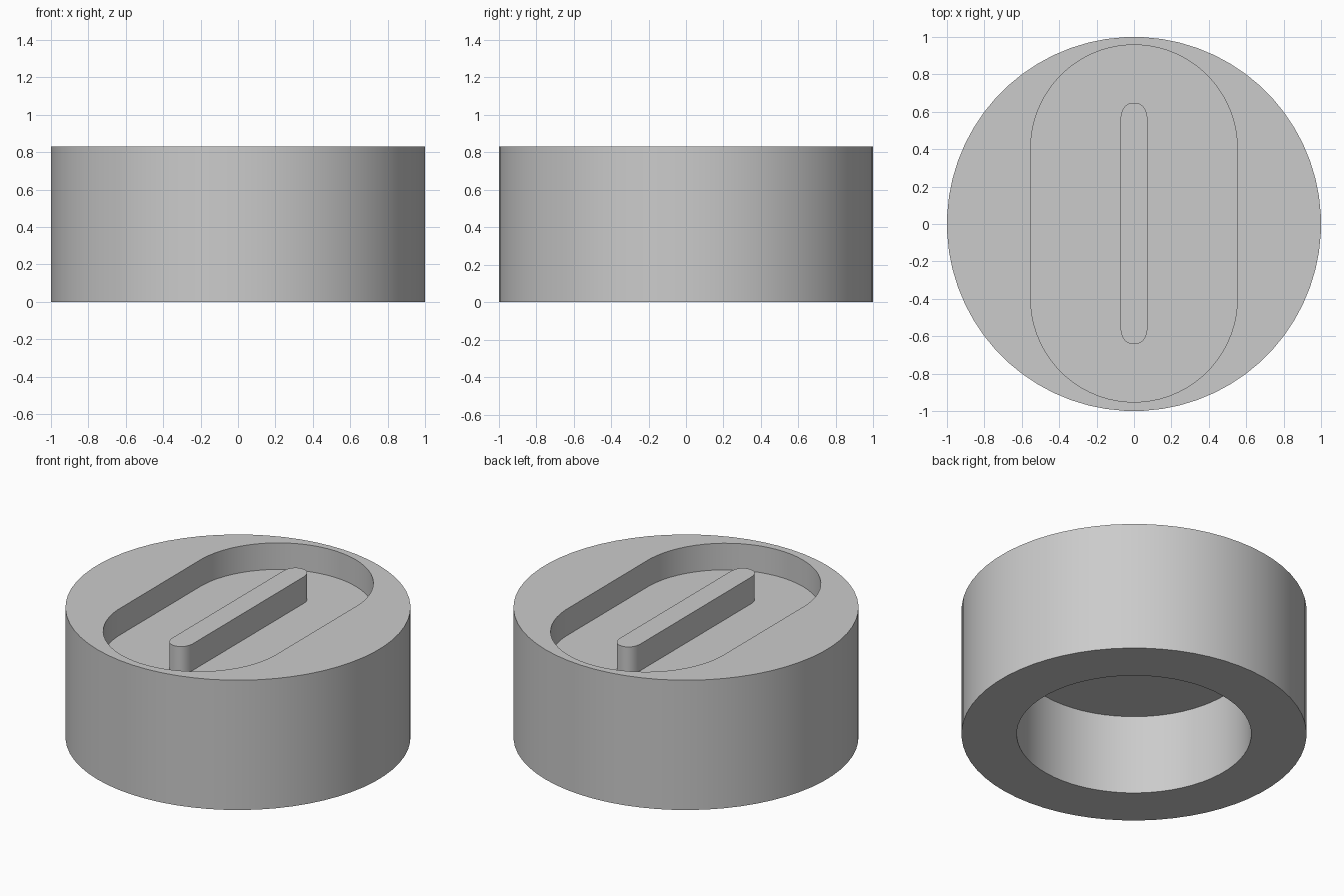
import bpy
import bmesh
from math import sin, cos, pi, radians

cube = bpy.data.objects.get("Cube")
if cube:
    bpy.data.objects.remove(cube)

HEIGHT = 0.83
FLOOR = 0.66      # floor of the top recess
CEILING = 0.51    # end of the bore underneath

grey = bpy.data.materials.new("plain grey")
grey.use_nodes = True
grey.diffuse_color = (0.6, 0.6, 0.6, 1)
grey.node_tree.nodes["Principled BSDF"].inputs["Base Color"].default_value = (0.6, 0.6, 0.6, 1)


def slot_outline(half_width, half_length, straight, power=2.0, count=64, shift=0.0):
    """Outline with straight sides and rounded ends; straight=0 gives an ellipse."""
    def bend(v):
        return (1 if v > 0 else -1) * abs(v) ** (2 / power)
    points = []
    for i in range(count):
        a = 2 * pi * (i + 0.5) / count
        side = straight if sin(a) > 0 else -straight
        y = side + (half_length - straight) * bend(sin(a))
        points.append((half_width * bend(cos(a)), y + shift))
    return points


def prism(name, outline, bottom, top):
    mesh = bpy.data.meshes.new(name)
    bm = bmesh.new()
    base = bm.faces.new([bm.verts.new((x, y, bottom)) for x, y in outline])
    raised = bmesh.ops.extrude_face_region(bm, geom=[base])["geom"]
    verts = [g for g in raised if isinstance(g, bmesh.types.BMVert)]
    bmesh.ops.translate(bm, verts=verts, vec=(0, 0, top - bottom))
    bmesh.ops.recalc_face_normals(bm, faces=bm.faces)
    bm.to_mesh(mesh)
    bm.free()
    mesh.materials.append(grey)
    obj = bpy.data.objects.new(name, mesh)
    bpy.context.collection.objects.link(obj)
    return obj


def activate(obj):
    bpy.ops.object.select_all(action="DESELECT")
    obj.select_set(True)
    bpy.context.view_layer.objects.active = obj


def carve(target, cutter):
    cutter.hide_render = True
    mod = target.modifiers.new("carve", "BOOLEAN")
    mod.operation = "DIFFERENCE"
    mod.solver = "EXACT"
    mod.object = cutter
    activate(target)
    bpy.ops.object.modifier_apply(modifier=mod.name)
    bpy.data.objects.remove(cutter)


# Round body with a slot-shaped recess on top and a round bore below
body = prism("round_body", slot_outline(1, 1, 0), 0, HEIGHT)
carve(body, prism("recess_cutter", slot_outline(0.553, 0.955, 0.4, shift=0.003), FLOOR, HEIGHT + 0.2))
carve(body, prism("bore_cutter", slot_outline(0.68, 0.68, 0), -0.2, CEILING))

# Grip bar standing in the recess, level with the rim
bar = prism("grip_bar", slot_outline(0.072, 0.645, 0.55, power=2.3, count=48, shift=0.003),
            FLOOR - 0.02, HEIGHT)

for obj in (body, bar):
    activate(obj)
    bpy.ops.object.shade_smooth_by_angle(angle=radians(35))
